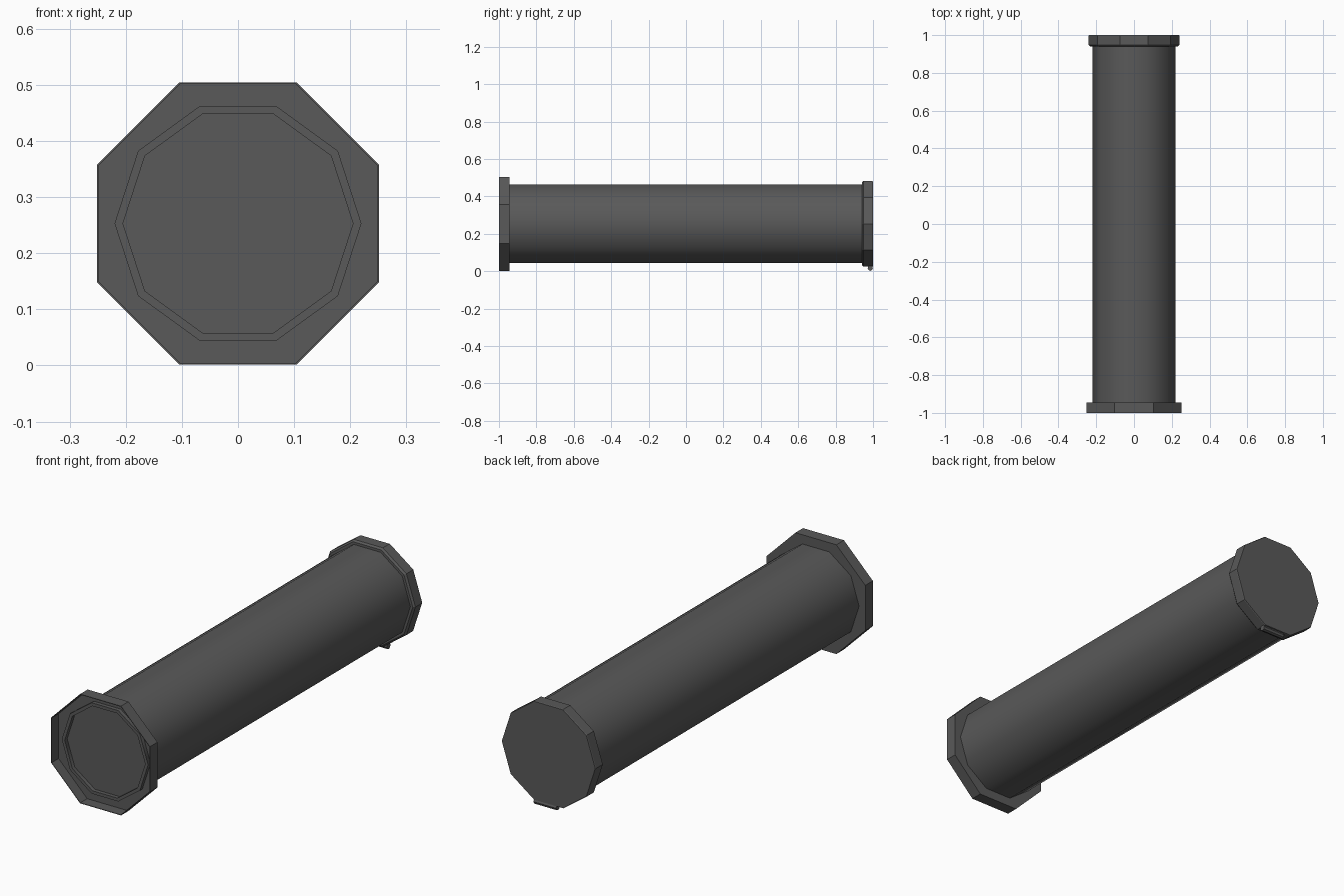
import bpy, bmesh, math

if "Cube" in bpy.data.objects:
    bpy.data.objects.remove(bpy.data.objects["Cube"])

CZ = 0.253  # height of the tube axis

gray = bpy.data.materials.new("dark_gray")
gray.diffuse_color = (0.1, 0.1, 0.1, 1)
gray.use_nodes = True
gray.node_tree.nodes["Principled BSDF"].inputs["Base Color"].default_value = gray.diffuse_color


def lathe(name, profile, sides, start=0.0, smooth=False):
    """Sweep (radius, y) points round the y axis; radius 0 closes with a flat cap."""
    bm = bmesh.new()
    rings = []
    for r, y in profile:
        if r == 0:
            continue
        rings.append([bm.verts.new((r * math.cos(start + 2 * math.pi * i / sides), y,
                                    CZ + r * math.sin(start + 2 * math.pi * i / sides)))
                      for i in range(sides)])
    for a, b in zip(rings, rings[1:]):
        for i in range(sides):
            j = (i + 1) % sides
            bm.faces.new((a[i], b[i], b[j], a[j]))
    bm.faces.new(rings[0])
    bm.faces.new(rings[-1])
    bmesh.ops.recalc_face_normals(bm, faces=bm.faces)
    me = bpy.data.meshes.new(name)
    bm.to_mesh(me)
    bm.free()
    me.materials.append(gray)
    ob = bpy.data.objects.new(name, me)
    bpy.context.collection.objects.link(ob)
    if smooth:
        bpy.context.view_layer.objects.active = ob
        ob.select_set(True)
        bpy.ops.object.shade_smooth_by_angle(angle=math.radians(40))
        ob.select_set(False)
    return ob


# Ten-sided tube, smooth along its sides, with a shallow recess in its front end
lathe("tube", [(0.205, -0.945), (0.205, -0.968), (0.22, -0.968), (0.22, 0.96)],
      10, smooth=True)

# Octagonal front flange: a thin-walled open cup
R8 = 0.2515 / math.cos(math.pi / 8)
lathe("front_flange", [(R8 - 0.003, -0.95), (R8 - 0.003, -1.0), (R8, -1.0), (R8, -0.945)],
      8, start=math.pi / 8)

# Ten-sided rear cap with a narrow chamfer
lathe("rear_cap", [(0.232, 0.94), (0.24, 0.948), (0.24, 0.996), (0.238, 1.0)], 10)

# Small rounded latch under the rear cap
bpy.ops.mesh.primitive_cylinder_add(vertices=8, radius=0.014, depth=0.115,
                                    location=(0.02, 0.985, 0.016),
                                    rotation=(0, math.pi / 2, 0))
latch = bpy.context.object
latch.name = "latch"
latch.data.materials.append(gray)
